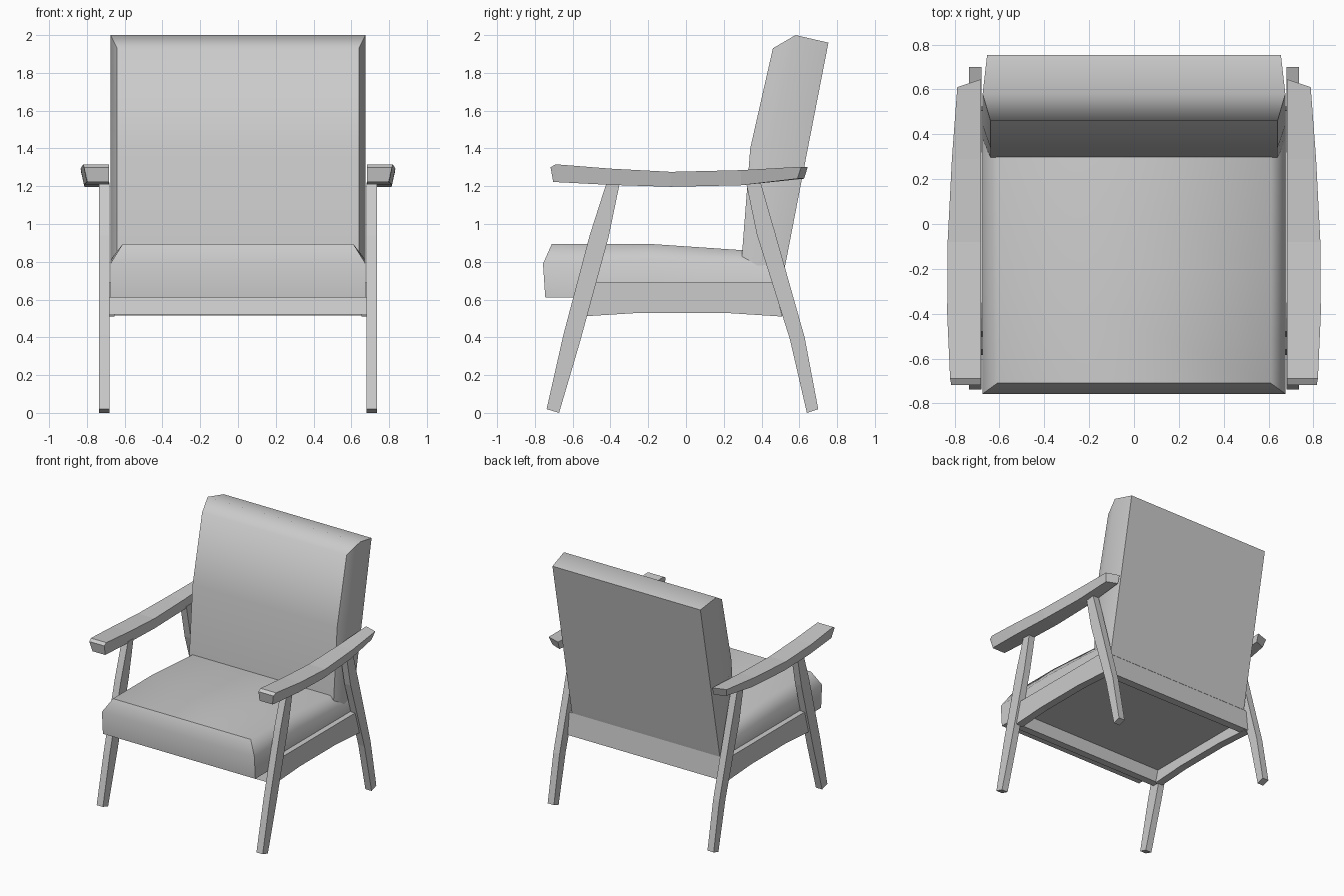
import bpy, bmesh

if "Cube" in bpy.data.objects:
    bpy.data.objects.remove(bpy.data.objects["Cube"])


def loft(name, rows, mirror=False, smooth=None):
    """Skin a list of equal-length closed sections; even sections are capped in strips."""
    bm = bmesh.new()
    vs = [[bm.verts.new(p) for p in row] for row in rows]
    n = len(rows[0])
    for a, b in zip(vs, vs[1:]):
        for i in range(n):
            j = (i + 1) % n
            bm.faces.new((a[i], a[j], b[j], b[i]))
    for end in (vs[0], vs[-1]):
        for i in range(n // 2 - 1):
            bm.faces.new((end[i], end[i + 1], end[n - 2 - i], end[n - 1 - i]))
    bmesh.ops.recalc_face_normals(bm, faces=bm.faces)
    me = bpy.data.meshes.new(name)
    bm.to_mesh(me)
    bm.free()
    ob = bpy.data.objects.new(name, me)
    bpy.context.collection.objects.link(ob)
    if mirror:
        ob.modifiers.new("Mirror", 'MIRROR').use_mirror_merge = False
    if smooth:
        bpy.ops.object.select_all(action='DESELECT')
        ob.select_set(True)
        bpy.context.view_layer.objects.active = ob
        bpy.ops.object.shade_smooth_by_angle(angle=smooth)
    return ob


def symmetric(half):
    """Complete a half section by reflecting it in x."""
    return half + [(-x, y, z) for x, y, z in reversed(half)]


def bar(name, pairs, x0, x1, mirror=False):
    """Bar of constant x width; each pair gives two opposite (y, z) edge points."""
    rows = [[(x0, *a), (x1, *a), (x1, *b), (x0, *b)] for a, b in pairs]
    return loft(name, rows, mirror)


# seat cushion: sections from front to back
seat = []
for yb, ym, yt, zm, zt in [(-0.745, -0.757, -0.71, 0.79, 0.895),
                           (-0.2, -0.2, -0.2, 0.81, 0.895),
                           (0.29, 0.29, 0.29, 0.79, 0.862),
                           (0.46, 0.46, 0.46, 0.77, 0.85)]:
    seat.append(symmetric([(0.675, yb, 0.61), (0.675, ym, zm), (0.61, yt, zt)]))
loft("seat_cushion", seat, smooth=1.0)

# back cushion: sections from bottom to top (back edge, side, front)
back = []
for yb, zb, ys, zs, yf, zf in [(0.507, 0.69, 0.37, 0.69, 0.29, 0.75),
                               (0.527, 0.79, 0.38, 0.82, 0.298, 0.86),
                               (0.645, 1.40, 0.44, 1.41, 0.34, 1.40),
                               (0.754, 1.96, 0.58, 2.0, 0.46, 1.93)]:
    back.append(symmetric([(0.655, yb, zb), (0.675, ys, zs), (0.64, yf, zf)]))
loft("back_cushion", back, smooth=1.0)

# splayed tapering legs, bottom to top
bar("front_leg", [((-0.738, 0.02), (-0.672, 0.0)),
                  ((-0.65, 0.41), (-0.56, 0.38)),
                  ((-0.51, 0.94), (-0.41, 0.93)),
                  ((-0.42, 1.22), (-0.35, 1.22))], 0.68, 0.735, True)
bar("rear_leg", [((0.64, 0.0), (0.70, 0.02)),
                 ((0.55, 0.39), (0.628, 0.40)),
                 ((0.375, 0.945), (0.47, 0.96)),
                 ((0.318, 1.22), (0.395, 1.22))], 0.68, 0.735, True)

# armrest: y top/bottom, z top/bottom, outer width
arm = []
for yt, yb, zt, zb, xo in [(-0.717, -0.703, 1.30, 1.222, 0.815),
                           (-0.69, -0.69, 1.316, 1.222, 0.82),
                           (-0.40, -0.40, 1.293, 1.207, 0.833),
                           (-0.08, -0.08, 1.276, 1.197, 0.831),
                           (0.29, 0.29, 1.285, 1.205, 0.812),
                           (0.61, 0.59, 1.303, 1.24, 0.788)]:
    end = 0.035 if yt > 0.6 else 0
    arm.append([(0.683, yt + end, zt), (xo, yt, zt),
                (xo - 0.018, yb, zb), (0.683, yb + end, zb)])
loft("armrest", arm, mirror=True)

# seat frame: arched side rails, straight front and back rails
bar("side_rail", [((-0.53, 0.512), (-0.48, 0.69)),
                  ((-0.24, 0.53), (-0.24, 0.69)),
                  ((0.20, 0.53), (0.20, 0.69)),
                  ((0.51, 0.51), (0.46, 0.69))], 0.655, 0.718, True)
bar("front_rail", [((-0.585, 0.52), (-0.525, 0.52)),
                   ((-0.56, 0.612), (-0.50, 0.612))], -0.68, 0.68)
bar("back_rail", [((0.46, 0.515), (0.525, 0.515)),
                  ((0.44, 0.69), (0.505, 0.69))], -0.68, 0.68)
